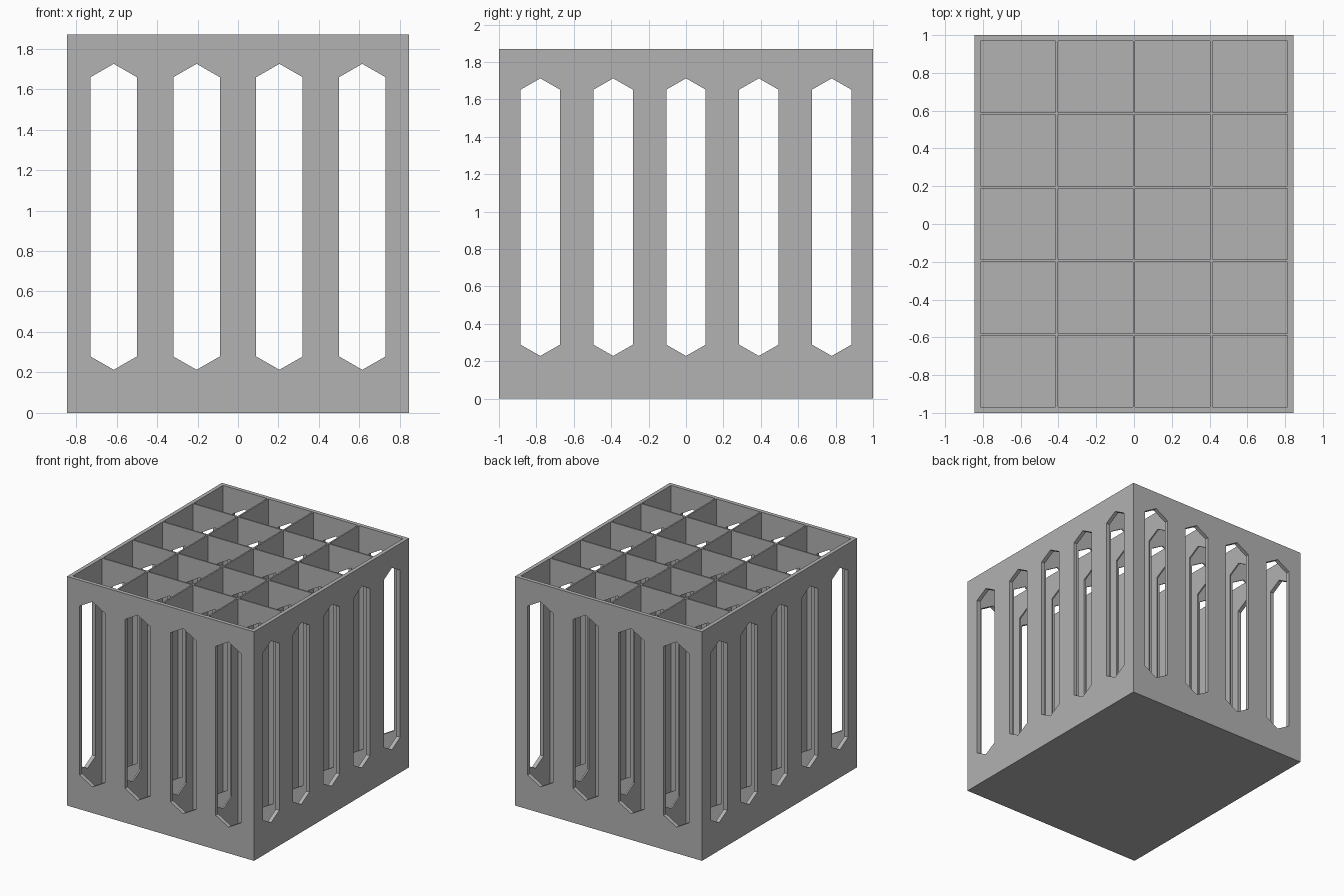
import bpy
import bmesh
from mathutils import Vector

cube = bpy.data.objects.get("Cube")
if cube:
    bpy.data.objects.remove(cube, do_unlink=True)

HALF_X, HALF_Y, HEIGHT = 0.845, 1.0, 1.87
WALL, DIVIDER, FLOOR = 0.032, 0.012, 0.035
COLUMNS, ROWS = 4, 5

grey = bpy.data.materials.new("plain_grey")
grey.use_nodes = True
colour = (0.445, 0.445, 0.445, 1)
grey.diffuse_color = colour
grey.node_tree.nodes["Principled BSDF"].inputs["Base Color"].default_value = colour


def cell_layout(half, count):
    """Cell size and cell centres between the outer walls."""
    size = (2 * (half - WALL) - (count - 1) * DIVIDER) / count
    pitch = size + DIVIDER
    return size, [(i - (count - 1) / 2) * pitch for i in range(count)]


def add_box(bm, low, high):
    low, high = Vector(low), Vector(high)
    verts = bmesh.ops.create_cube(bm, size=1)["verts"]
    bmesh.ops.scale(bm, vec=high - low, verts=verts)
    bmesh.ops.translate(bm, vec=(low + high) / 2, verts=verts)


def add_prism(bm, points, sweep):
    """Extrude a flat outline along a vector."""
    face = bm.faces.new([bm.verts.new(p) for p in points])
    result = bmesh.ops.extrude_face_region(bm, geom=[face], use_keep_orig=True)
    moved = [v for v in result["geom"] if isinstance(v, bmesh.types.BMVert)]
    bmesh.ops.translate(bm, vec=sweep, verts=moved)


def slot_outline(centre, half_width, bottom, top, point):
    """Tall slot with a pointed top and bottom, as (across, z) pairs."""
    a, b = centre - half_width, centre + half_width
    return [(centre, bottom), (b, bottom + point), (b, top - point),
            (centre, top), (a, top - point), (a, bottom + point)]


def make_object(name, bm):
    bmesh.ops.recalc_face_normals(bm, faces=bm.faces[:])
    mesh = bpy.data.meshes.new(name)
    bm.to_mesh(mesh)
    bm.free()
    mesh.materials.append(grey)
    obj = bpy.data.objects.new(name, mesh)
    bpy.context.scene.collection.objects.link(obj)
    return obj


def cut(target, cutter):
    cutter.hide_render = True
    mod = target.modifiers.new("cut", "BOOLEAN")
    mod.operation = "DIFFERENCE"
    mod.solver = "EXACT"
    mod.object = cutter
    bpy.context.view_layer.objects.active = target
    bpy.ops.object.modifier_apply(modifier=mod.name)
    bpy.data.objects.remove(cutter, do_unlink=True)


# Solid block
bm = bmesh.new()
add_box(bm, (-HALF_X, -HALF_Y, 0), (HALF_X, HALF_Y, HEIGHT))
organizer = make_object("organizer_box", bm)

cell_x, centres_x = cell_layout(HALF_X, COLUMNS)
cell_y, centres_y = cell_layout(HALF_Y, ROWS)

# Open compartments
bm = bmesh.new()
for x in centres_x:
    for y in centres_y:
        add_box(bm, (x - cell_x / 2, y - cell_y / 2, FLOOR),
                (x + cell_x / 2, y + cell_y / 2, HEIGHT + 0.1))
cut(organizer, make_object("compartment_cutter", bm))

# Slots running front to back through every divider
bm = bmesh.new()
for x in centres_x:
    outline = slot_outline(x, 0.115, 0.213, 1.725, 0.066)
    add_prism(bm, [(a, -1.1, z) for a, z in outline], (0, 2.2, 0))
cut(organizer, make_object("front_slot_cutter", bm))

# Slots running side to side
bm = bmesh.new()
for y in centres_y:
    outline = slot_outline(y, 0.105, 0.228, 1.712, 0.06)
    add_prism(bm, [(-1, a, z) for a, z in outline], (2, 0, 0))
cut(organizer, make_object("side_slot_cutter", bm))
